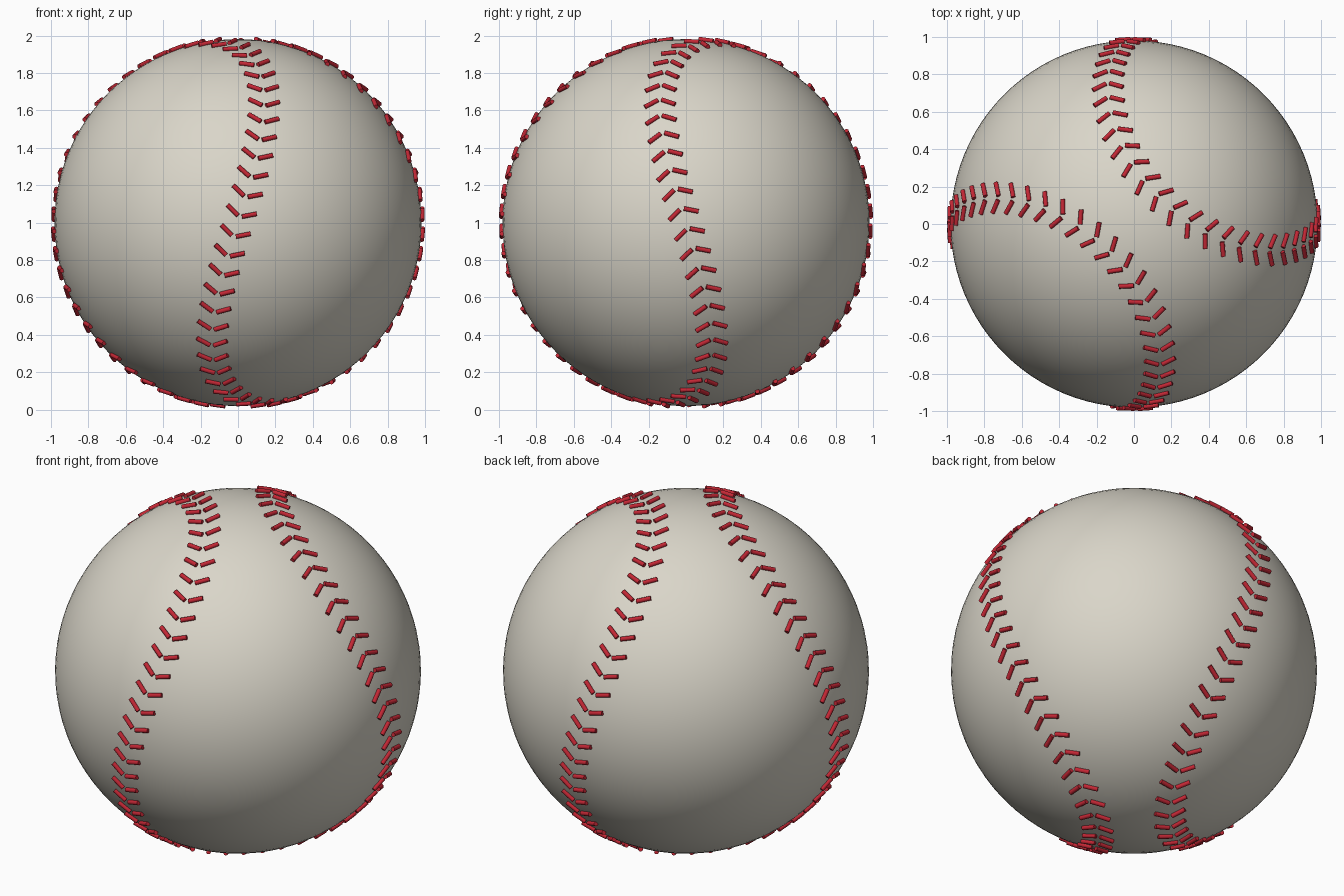
import bpy, bmesh, math
from mathutils import Vector, Matrix

if "Cube" in bpy.data.objects:
    bpy.data.objects.remove(bpy.data.objects["Cube"])

BALL_R = 0.981
A, B = 0.6, 0.4          # seam curve shape
PAIRS = 108              # stitch pairs along the seam
CENTRE = Vector((0, 0, 1))


def material(name, rgb):
    m = bpy.data.materials.new(name)
    m.diffuse_color = (*rgb, 1)
    m.use_nodes = True
    m.node_tree.nodes["Principled BSDF"].inputs["Base Color"].default_value = m.diffuse_color
    return m


def make_object(name, bm, mat):
    mesh = bpy.data.meshes.new(name)
    bm.to_mesh(mesh)
    bm.free()
    obj = bpy.data.objects.new(name, mesh)
    bpy.context.collection.objects.link(obj)
    mesh.materials.append(mat)
    bpy.ops.object.select_all(action='DESELECT')
    obj.select_set(True)
    bpy.context.view_layer.objects.active = obj
    bpy.ops.object.shade_smooth_by_angle(angle=math.radians(50))
    return obj


def seam(t):
    # closed curve lying on the unit sphere
    return Vector((A * math.cos(t) + B * math.cos(3 * t),
                   A * math.sin(t) - B * math.sin(3 * t),
                   2 * math.sqrt(A * B) * math.sin(2 * t)))


leather = material("warm_white_leather", (0.70, 0.67, 0.585))
thread = material("red_thread", (0.55, 0.02, 0.035))

# Leather ball
bm = bmesh.new()
bmesh.ops.create_uvsphere(bm, u_segments=96, v_segments=48, radius=BALL_R,
                          matrix=Matrix.Translation(CENTRE))
make_object("ball", bm, leather)

# Seam parameters at even distances along the curve
N = 10800
lengths = [0.0]
for i in range(N):
    step = seam(2 * math.pi * (i + 1) / N) - seam(2 * math.pi * i / N)
    lengths.append(lengths[-1] + step.length)
params, j = [], 0
for k in range(PAIRS):
    target = (k + 0.5) / PAIRS * lengths[-1]
    while lengths[j] < target:
        j += 1
    params.append(2 * math.pi * j / N)

# Stitches: V-shaped pairs of short threads, tips pointing along the seam
bm = bmesh.new()
SLANT = math.radians(28)
for t in params:
    p = seam(t).normalized()
    along = (seam(t + 0.001) - seam(t - 0.001)).normalized()
    side = p.cross(along).normalized()
    for s in (-1, 1):
        n = (p * BALL_R + side * s * 0.046).normalized()
        d = side * s * math.cos(SLANT) - along * math.sin(SLANT)
        d = (d - n * d.dot(n)).normalized()
        w = n.cross(d)
        rot = Matrix((w, n, d)).transposed().to_4x4()
        place = Matrix.Translation(CENTRE + n * (BALL_R + 0.0065)) @ rot
        bmesh.ops.create_cone(bm, cap_ends=True, segments=10, radius1=0.0125,
                              radius2=0.0125, depth=0.08, matrix=place)
make_object("stitches", bm, thread)
